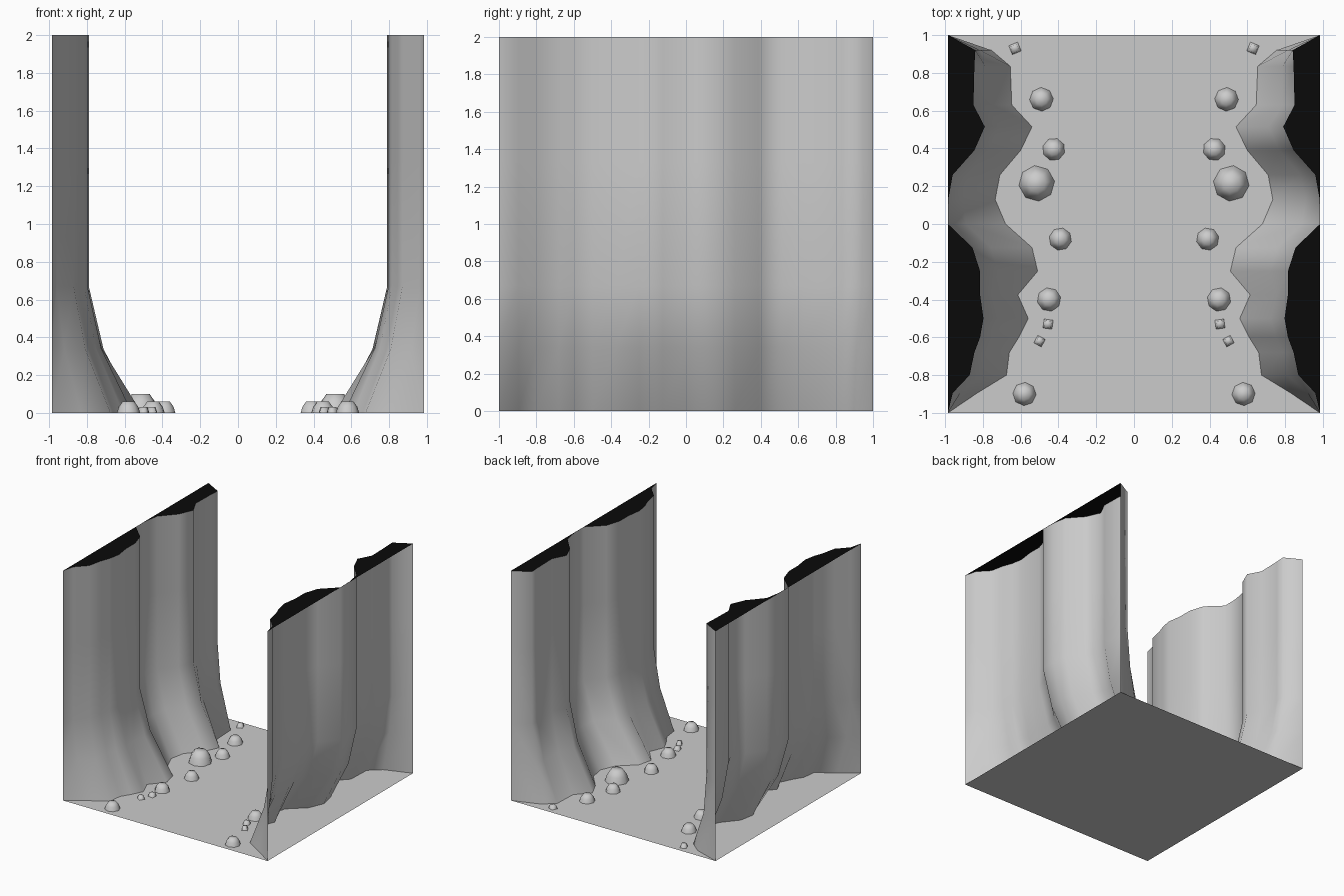
import bpy, bmesh, math

if "Cube" in bpy.data.objects:
    bpy.data.objects.remove(bpy.data.objects["Cube"])

W = 0.985  # half width of the tile
H = 2.0    # cliff height

# cliff plan, back to front: (y, rim x at the top, foot x on the floor)
PLAN = [
    (1.0, .985, .985), (.92, .84, .755), (.835, .845, .655), (.63, .85, .647),
    (.515, .79, .54), (.39, .845, .60), (.26, .96, .71), (.13, .983, .735),
    (0, .985, .68), (-.125, .855, .54), (-.25, .815, .51), (-.375, .815, .615),
    (-.5, .797, .56), (-.6, .815, .61), (-.68, .845, .66), (-.80, .87, .675),
    (-.895, .96, .83), (-1.0, .985, .985),
]
# flare of the cliff: (height, share of the foot offset)
FLARE = [(0, 1), (.34, .31), (.67, 0), (1.33, 0), (H, 0)]
# rocks: (x, y, radius, height, sides)
ROCKS = [
    (.63, .93, .036, .03, 4), (.49, .66, .063, .06, 8), (.425, .395, .06, .06, 8),
    (.515, .215, .095, .10, 8), (.39, -.08, .06, .06, 8), (.45, -.40, .063, .06, 8),
    (.455, -.53, .034, .03, 4), (.50, -.62, .032, .03, 4), (.58, -.90, .062, .06, 8),
]


def finish(bm, name, mirror=True, smooth=False, color=None):
    bmesh.ops.remove_doubles(bm, verts=bm.verts, dist=1e-5)
    me = bpy.data.meshes.new(name)
    bm.to_mesh(me)
    bm.free()
    for p in me.polygons:
        p.use_smooth = smooth
    ob = bpy.data.objects.new(name, me)
    bpy.context.collection.objects.link(ob)
    if mirror:
        mod = ob.modifiers.new("mirror", 'MIRROR')
        mod.use_mirror_merge = False
    if color:
        mat = bpy.data.materials.new(name + "_color")
        mat.diffuse_color = color
        mat.use_nodes = True
        mat.node_tree.nodes["Principled BSDF"].inputs["Base Color"].default_value = mat.diffuse_color
        me.materials.append(mat)
    return ob


def loft(bm, rows, closed=False):
    """Join equal rows of points with quads; return the rows of vertices."""
    vs = [[bm.verts.new(p) for p in r] for r in rows]
    n = len(rows[0])
    for a, b in zip(vs, vs[1:]):
        for i in range(n if closed else n - 1):
            j = (i + 1) % n
            bm.faces.new((a[i], a[j], b[j], b[i]))
    return vs


# canyon floor
bm = bmesh.new()
loft(bm, [[(-W, -1, 0), (W, -1, 0)], [(-W, 1, 0), (W, 1, 0)]])
finish(bm, "canyon_floor", mirror=False)

# cliff walls: open sheets on the right side, mirrored to the left
bm = bmesh.new()
loft(bm, [[(rim + (foot - rim) * t, y, z) for y, rim, foot in PLAN]
          for z, t in FLARE][::-1])
bm.normal_update()
if sum(f.normal.x * f.calc_area() for f in bm.faces) > 0:
    bmesh.ops.reverse_faces(bm, faces=bm.faces)
finish(bm, "cliff_wall", smooth=True)

# black caps between the cliff rim and the tile edge
bm = bmesh.new()
loft(bm, [[(W, y, H) for y, _, _ in PLAN], [(rim, y, H) for y, rim, _ in PLAN]])
bm.normal_update()
if sum(f.normal.z * f.calc_area() for f in bm.faces) < 0:
    bmesh.ops.reverse_faces(bm, faces=bm.faces)
finish(bm, "cliff_cap", color=(0.003, 0.003, 0.003, 1))

# rocks scattered along the cliff feet
bm = bmesh.new()
for k, (x, y, r, h, n) in enumerate(ROCKS):
    profile = [(1, 0), (.83, .55), (.5, 1)] if n > 4 else [(1, 0), (.7, 1)]
    turn = .4 + k * .35
    rings = [[(x + r * s * math.cos(turn + i * math.tau / n),
               y + r * s * math.sin(turn + i * math.tau / n), h * t)
              for i in range(n)] for s, t in profile]
    bm.faces.new(loft(bm, rings, closed=True)[-1])
finish(bm, "rocks", smooth=True)
